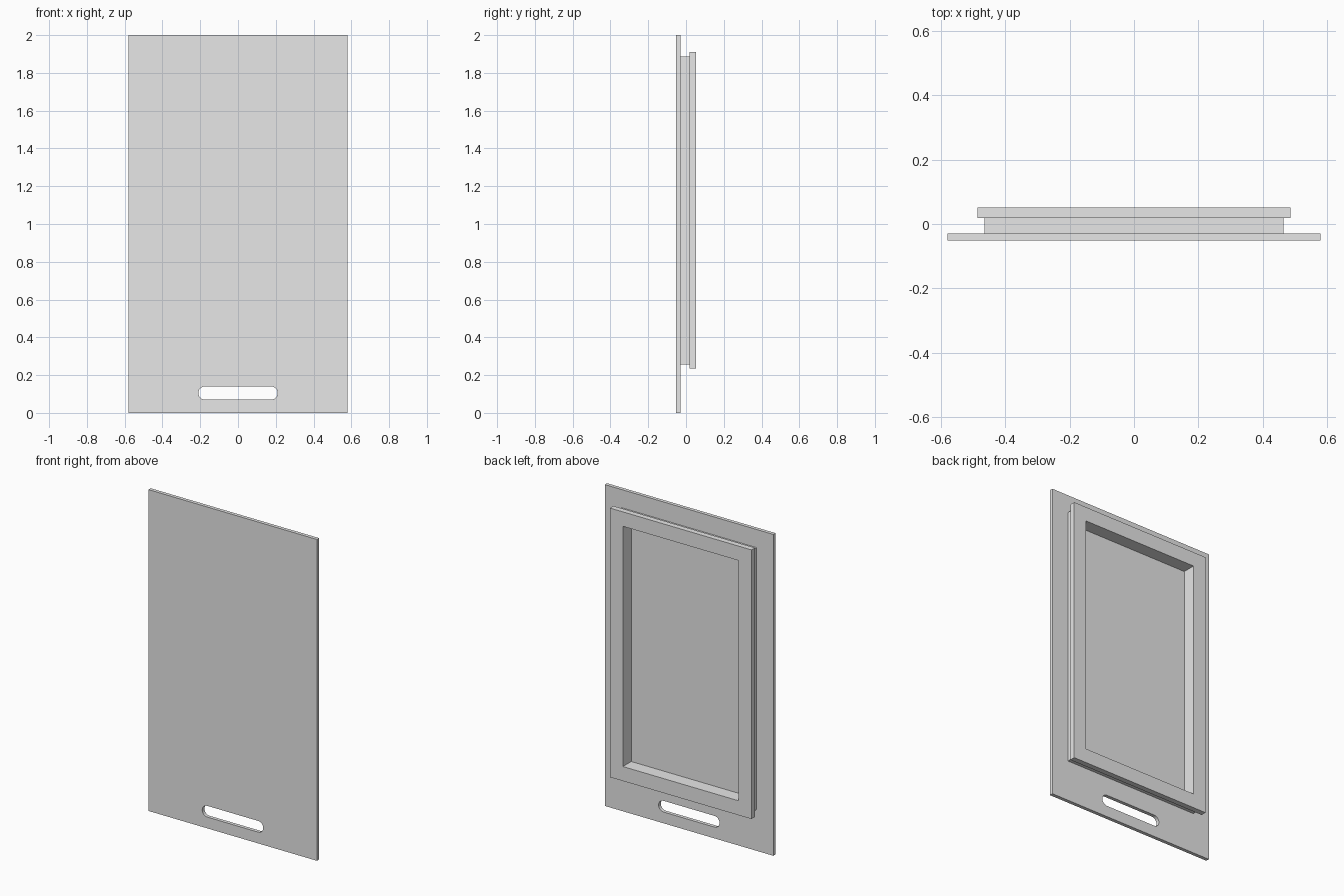
import bpy, bmesh
from math import sin, cos, pi

old = bpy.data.objects.get("Cube")
if old:
    bpy.data.objects.remove(old, do_unlink=True)

grey = bpy.data.materials.new("light grey")
grey.use_nodes = True
colour = (0.8, 0.8, 0.8, 1)
grey.diffuse_color = colour
grey.node_tree.nodes["Principled BSDF"].inputs["Base Color"].default_value = colour


def rectangle(half_width, bottom, top):
    return [(-half_width, bottom), (half_width, bottom), (half_width, top), (-half_width, top)]


def rounded_slot(half_width, bottom, top, steps=12):
    """Outline of a horizontal slot with semicircular ends."""
    radius, middle = (top - bottom) / 2, (top + bottom) / 2
    points = []
    for side, start in ((1, -pi / 2), (-1, pi / 2)):
        for i in range(steps + 1):
            a = start + pi * i / steps
            points.append((side * (half_width - radius) + radius * cos(a), middle + radius * sin(a)))
    return points


def pierced_plate(name, outline, hole, front, back):
    """Plate in the xz plane with one hole, extruded from front to back."""
    bm = bmesh.new()
    edges = []
    for loop in (outline, hole):
        verts = [bm.verts.new((x, front, z)) for x, z in loop]
        edges += [bm.edges.new((v, verts[i - 1])) for i, v in enumerate(verts)]
    bmesh.ops.triangle_fill(bm, edges=edges, use_beauty=True)
    result = bmesh.ops.extrude_face_region(bm, geom=bm.faces[:], use_keep_orig=True)
    moved = [g for g in result["geom"] if isinstance(g, bmesh.types.BMVert)]
    bmesh.ops.translate(bm, verts=moved, vec=(0, back - front, 0))
    bmesh.ops.recalc_face_normals(bm, faces=bm.faces[:])
    bmesh.ops.dissolve_limit(bm, angle_limit=0.01, verts=bm.verts[:], edges=bm.edges[:])
    mesh = bpy.data.meshes.new(name)
    bm.to_mesh(mesh)
    bm.free()
    mesh.materials.append(grey)
    obj = bpy.data.objects.new(name, mesh)
    bpy.context.collection.objects.link(obj)
    return obj


# Front panel with the hand slot
pierced_plate("front_panel", rectangle(0.58, 0, 2), rounded_slot(0.21, 0.07, 0.14), -0.052, -0.03)

# Stepped frame behind it: narrow spacer, then wider rim, sharing one opening
opening = rectangle(0.398, 0.325, 1.82)
pierced_plate("spacer_frame", rectangle(0.465, 0.257, 1.887), opening, -0.03, 0.018)
pierced_plate("back_rim", rectangle(0.487, 0.235, 1.91), opening, 0.018, 0.052)
